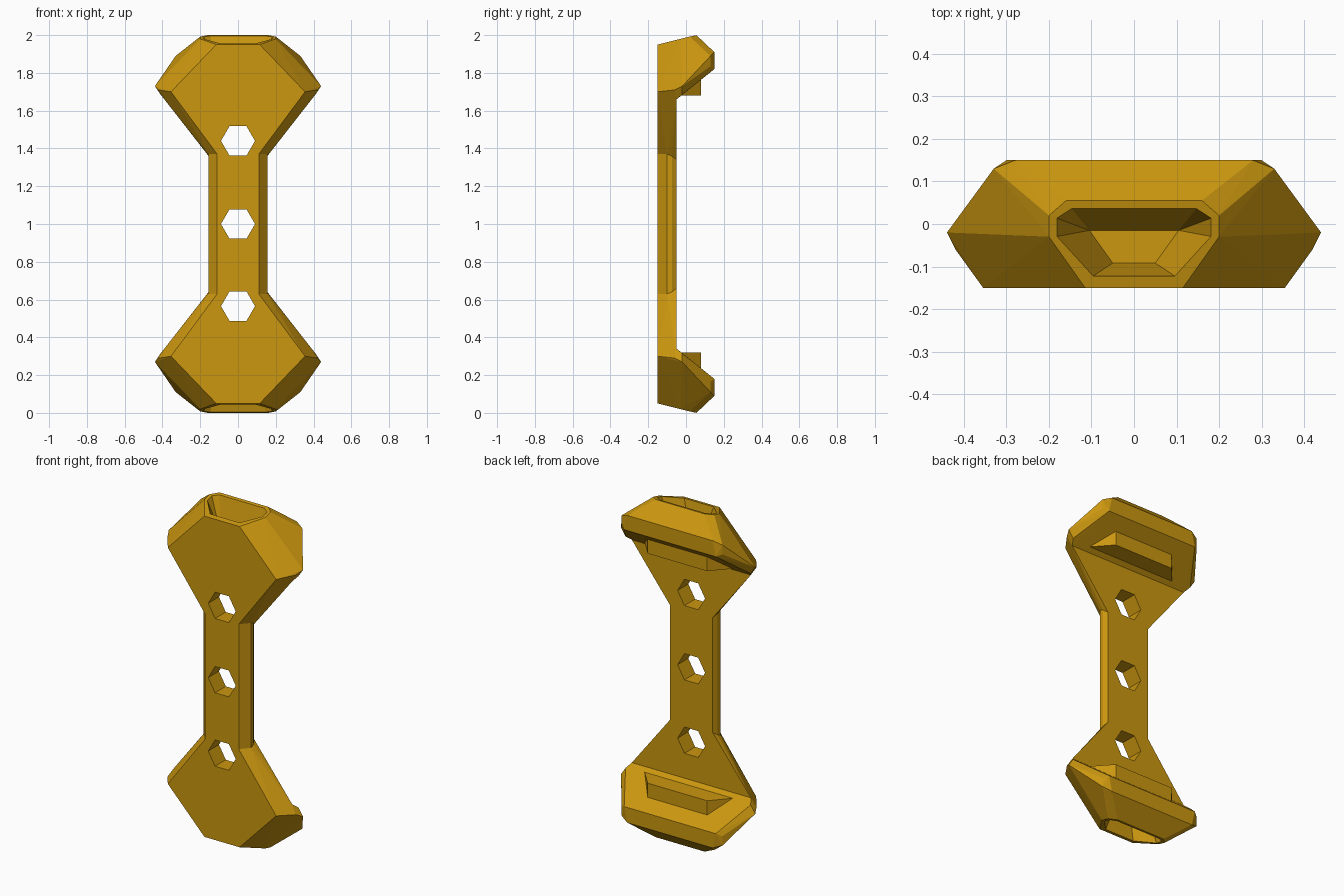
import bpy, bmesh, math
from mathutils import Vector

if "Cube" in bpy.data.objects:
    bpy.data.objects.remove(bpy.data.objects["Cube"])

gold = bpy.data.materials.new("golden ochre")
gold.diffuse_color = (0.60, 0.31, 0.005, 1)
gold.use_nodes = True
gold.node_tree.nodes["Principled BSDF"].inputs["Base Color"].default_value = gold.diffuse_color


def hull(name, half, end=1):
    """Convex solid from right-hand points, mirrored in x; end=-1 flips it to the bottom."""
    bm = bmesh.new()
    for x, y, z in half:
        for sx in (-1, 1):
            bm.verts.new((sx * x, y, z if end > 0 else 2 - z))
    res = bmesh.ops.convex_hull(bm, input=bm.verts[:])
    loose = [v for v in bm.verts if not v.link_faces]
    bmesh.ops.delete(bm, geom=loose, context='VERTS')
    bmesh.ops.recalc_face_normals(bm, faces=bm.faces[:])
    me = bpy.data.meshes.new(name)
    bm.to_mesh(me)
    bm.free()
    me.materials.append(gold)
    ob = bpy.data.objects.new(name, me)
    bpy.context.collection.objects.link(ob)
    return ob


def combine(target, tool, operation):
    """Apply a boolean and discard the tool."""
    mod = target.modifiers.new(operation, 'BOOLEAN')
    mod.operation, mod.solver, mod.object = operation, 'EXACT', tool
    bpy.context.view_layer.objects.active = target
    bpy.ops.object.modifier_apply(modifier=mod.name)
    bpy.data.objects.remove(tool)


# Chamfered grip bar
section = [(0.11, -0.15), (0.155, -0.10), (0.155, -0.075), (0.14, -0.05)]
body = hull("bracket_body", [(x, y, z) for x, y in section for z in (0.63, 1.37)])

neck = [(0.11, -0.15, 1.37), (0.155, -0.10, 1.37), (0.155, -0.075, 1.36),
        (0.14, -0.05, 1.34), (0.355, -0.15, 1.70), (0.42, -0.06, 1.71),
        (0.39, -0.05, 1.66), (0.30, -0.05, 1.80), (0.30, -0.15, 1.755)]
head = [(0.115, -0.15, 1.95), (0.20, -0.03, 1.98), (0.20, 0.02, 1.992),
        (0.16, 0.055, 2.0), (0.355, -0.15, 1.70), (0.42, -0.06, 1.71),
        (0.44, -0.02, 1.73), (0.39, -0.05, 1.66), (0.41, -0.02, 1.685),
        (0.28, 0.15, 1.91), (0.33, 0.13, 1.89), (0.30, 0.15, 1.82),
        (0.33, 0.13, 1.835)]
# Wedge-shaped pocket housing under the hook
housing = [(0.195, 0.08, 1.68), (0.195, 0.08, 1.80),
           (0.32, -0.06, 1.68), (0.32, -0.06, 1.80)]
# Tapered pocket, open at the end
pocket = [(0.10, -0.125, 1.97), (0.185, -0.03, 1.99), (0.185, 0.015, 2.0),
          (0.15, 0.04, 2.01), (0.105, -0.015, 1.80), (0.05, -0.092, 1.80)]

for end in (1, -1):
    for name, pts in (("neck", neck), ("head", head), ("housing", housing)):
        combine(body, hull(name, pts, end), 'UNION')
    combine(body, hull("pocket", pocket, end), 'DIFFERENCE')

# Three hexagonal through holes
for zc in (0.565, 1.0, 1.44):
    hexagon = [(0.09 * math.cos(a), y, zc + 0.09 * math.sin(a))
               for a in (-math.pi / 3, 0, math.pi / 3) for y in (-0.2, 0.0)]
    combine(body, hull("hole", hexagon), 'DIFFERENCE')

# Merge coplanar facets
bm = bmesh.new()
bm.from_mesh(body.data)
bmesh.ops.remove_doubles(bm, verts=bm.verts[:], dist=0.0005)
bmesh.ops.dissolve_limit(bm, angle_limit=math.radians(1),
                         verts=bm.verts[:], edges=bm.edges[:])
bm.to_mesh(body.data)
bm.free()
